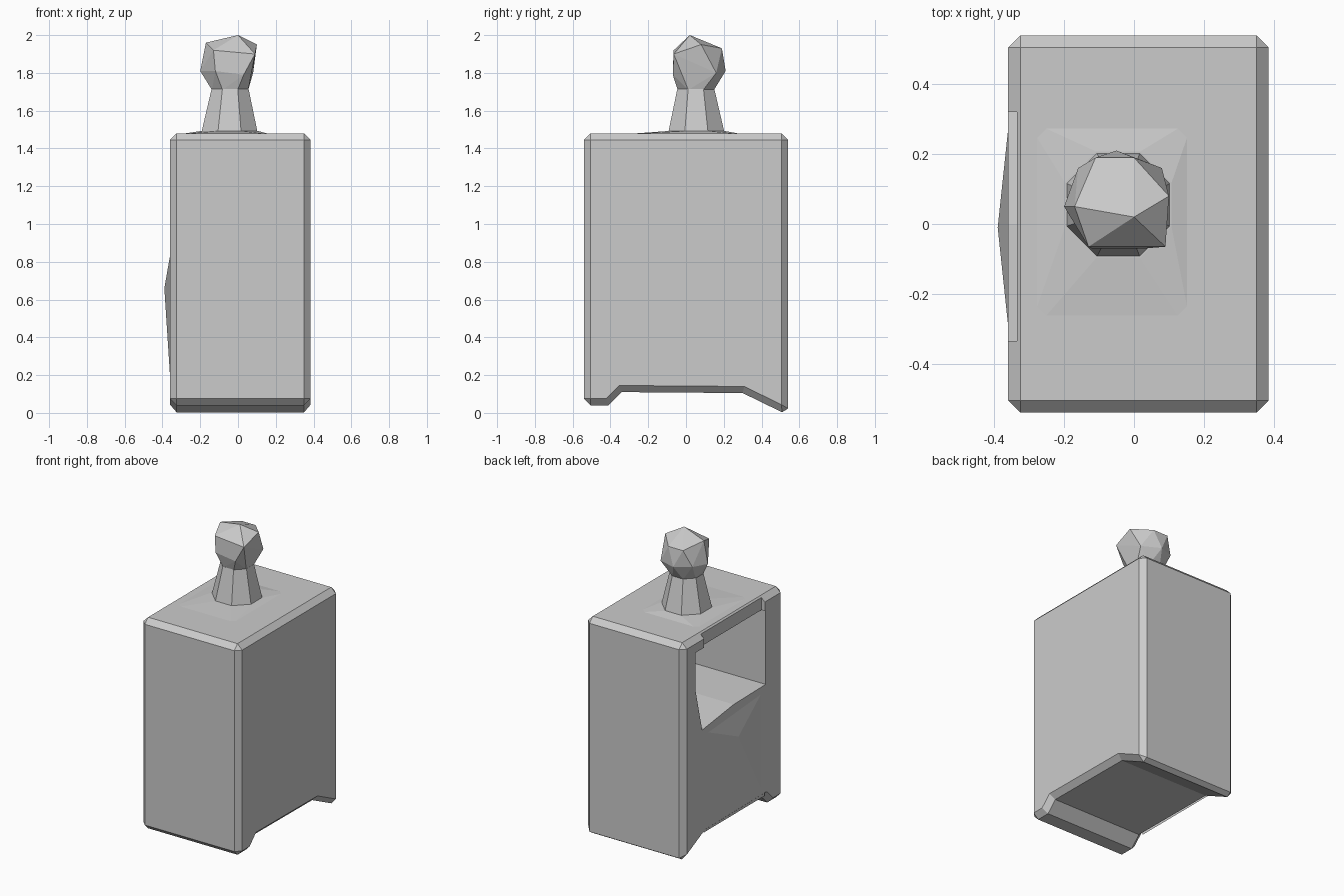
import bpy, bmesh, math

if "Cube" in bpy.data.objects:
    bpy.data.objects.remove(bpy.data.objects["Cube"])


def make_object(name, bm):
    bmesh.ops.recalc_face_normals(bm, faces=bm.faces)
    mesh = bpy.data.meshes.new(name)
    bm.to_mesh(mesh)
    bm.free()
    ob = bpy.data.objects.new(name, mesh)
    bpy.context.collection.objects.link(ob)
    return ob


def extrude_yz(name, profile, x0, x1):
    """Extrude a (y, z) outline along x."""
    bm = bmesh.new()
    face = bm.faces.new([bm.verts.new((x0, y, z)) for y, z in profile])
    res = bmesh.ops.extrude_face_region(bm, geom=[face])
    verts = [g for g in res["geom"] if isinstance(g, bmesh.types.BMVert)]
    bmesh.ops.translate(bm, verts=verts, vec=(x1 - x0, 0, 0))
    return make_object(name, bm)


def hull(name, points):
    """Faceted convex solid around the points."""
    bm = bmesh.new()
    for p in points:
        bm.verts.new(p)
    res = bmesh.ops.convex_hull(bm, input=bm.verts)
    loose = [v for v in bm.verts if not v.link_faces]
    bmesh.ops.delete(bm, geom=loose, context='VERTS')
    return make_object(name, bm)


def ring(cx, cy, r, z, n=8):
    return [(cx + r * math.cos(math.tau * (i + 0.5) / n),
             cy + r * math.sin(math.tau * (i + 0.5) / n), z) for i in range(n)]


# Cabinet shell with two end panels reaching the floor
body = extrude_yz("cabinet_body", [
    (-0.54, 0.04), (-0.41, 0.04), (-0.34, 0.11), (0.30, 0.105),
    (0.54, -0.012), (0.54, 1.48), (-0.54, 1.48)], -0.36, 0.385)
bevel = body.modifiers.new("edge_chamfer", 'BEVEL')
bevel.width = 0.035
bevel.segments = 1
bevel.limit_method = 'ANGLE'
bevel.angle_limit = math.radians(60)

# Open niche on the left side
niche = extrude_yz("niche_cutter", [
    (-0.345, 0.88), (0.0, 0.875), (0.34, 0.83), (0.41, 1.12),
    (0.41, 1.385), (-0.345, 1.385)], -0.6, 0.17)
# Setback of the top slab above the niche
setback = extrude_yz("setback_cutter", [
    (-0.335, 1.30), (0.32, 1.30), (0.32, 1.6), (-0.335, 1.6)], -0.6, -0.335)
for cutter in (niche, setback):
    cutter.hide_render = True
    cutter.hide_viewport = True
    cut = body.modifiers.new(cutter.name, 'BOOLEAN')
    cut.operation = 'DIFFERENCE'
    cut.solver = 'EXACT'
    cut.object = cutter

# Bulging front of the lower cupboard
hull("cupboard_front", [
    (-0.355, -0.34, 0.86), (-0.355, 0.32, 0.81), (-0.355, -0.34, 0.12),
    (-0.355, 0.32, 0.12), (-0.39, -0.01, 0.66), (-0.30, 0.0, 0.60)])

# Low raised plate under the stand
hull("top_plate", [(x, y, 1.475) for x in (-0.31, 0.17) for y in (-0.33, 0.30)]
     + ring(-0.045, 0.055, 0.165, 1.492))

# Tapered eight-sided stand
hull("stand", ring(-0.045, 0.055, 0.162, 1.48) + ring(-0.042, 0.052, 0.106, 1.715))

# Faceted head
hull("faceted_head", ring(-0.042, 0.052, 0.104, 1.71) + [
    (-0.20, 0.05, 1.81), (-0.12, -0.07, 1.81), (0.03, -0.07, 1.79),
    (0.08, 0.16, 1.80), (-0.05, 0.21, 1.81), (-0.16, 0.16, 1.82),
    (-0.13, -0.065, 1.92), (0.09, -0.065, 1.90), (0.10, 0.08, 1.95),
    (0.0, 0.19, 1.93), (-0.11, 0.19, 1.93), (-0.17, 0.05, 1.96),
    (0.0, 0.02, 2.0)])
